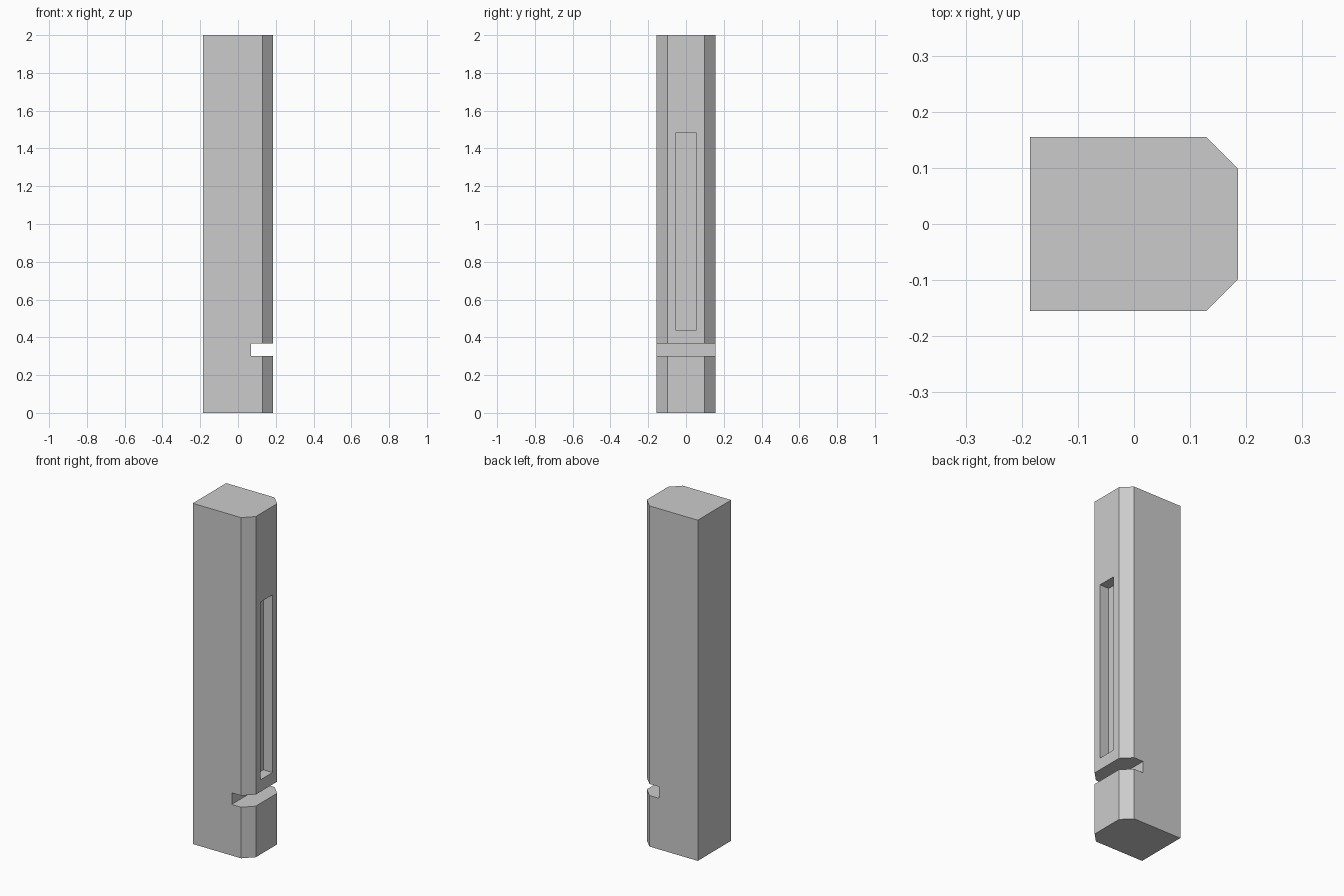
import bpy, bmesh

if "Cube" in bpy.data.objects:
    bpy.data.objects.remove(bpy.data.objects["Cube"])


def prism(name, outline, z0, z1):
    """Extrude an XY outline between two heights."""
    bm = bmesh.new()
    face = bm.faces.new([bm.verts.new((x, y, z0)) for x, y in outline])
    top = bmesh.ops.extrude_face_region(bm, geom=[face])["geom"]
    verts = [g for g in top if isinstance(g, bmesh.types.BMVert)]
    bmesh.ops.translate(bm, verts=verts, vec=(0, 0, z1 - z0))
    bmesh.ops.recalc_face_normals(bm, faces=bm.faces)
    mesh = bpy.data.meshes.new(name)
    bm.to_mesh(mesh)
    bm.free()
    obj = bpy.data.objects.new(name, mesh)
    bpy.context.collection.objects.link(obj)
    return obj


def cut(target, name, x0, x1, half_y, z0, z1):
    """Subtract a box from the target."""
    box = [(x0, -half_y), (x1, -half_y), (x1, half_y), (x0, half_y)]
    cutter = prism(name, box, z0, z1)
    mod = target.modifiers.new(name, 'BOOLEAN')
    mod.operation = 'DIFFERENCE'
    mod.solver = 'EXACT'
    mod.object = cutter
    bpy.context.view_layer.objects.active = target
    bpy.ops.object.modifier_apply(modifier=name)
    bpy.data.objects.remove(cutter)


# Pillar with two chamfered corners on the right side
half = [(0.185, 0.099), (0.129, 0.155), (-0.185, 0.155)]
outline = half + [(x, -y) for x, y in reversed(half)]
pillar = prism("pillar", outline, 0, 2)

# Horizontal groove across the right side
cut(pillar, "groove", 0.068, 0.3, 0.3, 0.30, 0.368)

# Tall recessed panel in the right face
cut(pillar, "panel_recess", 0.125, 0.3, 0.056, 0.438, 1.481)
